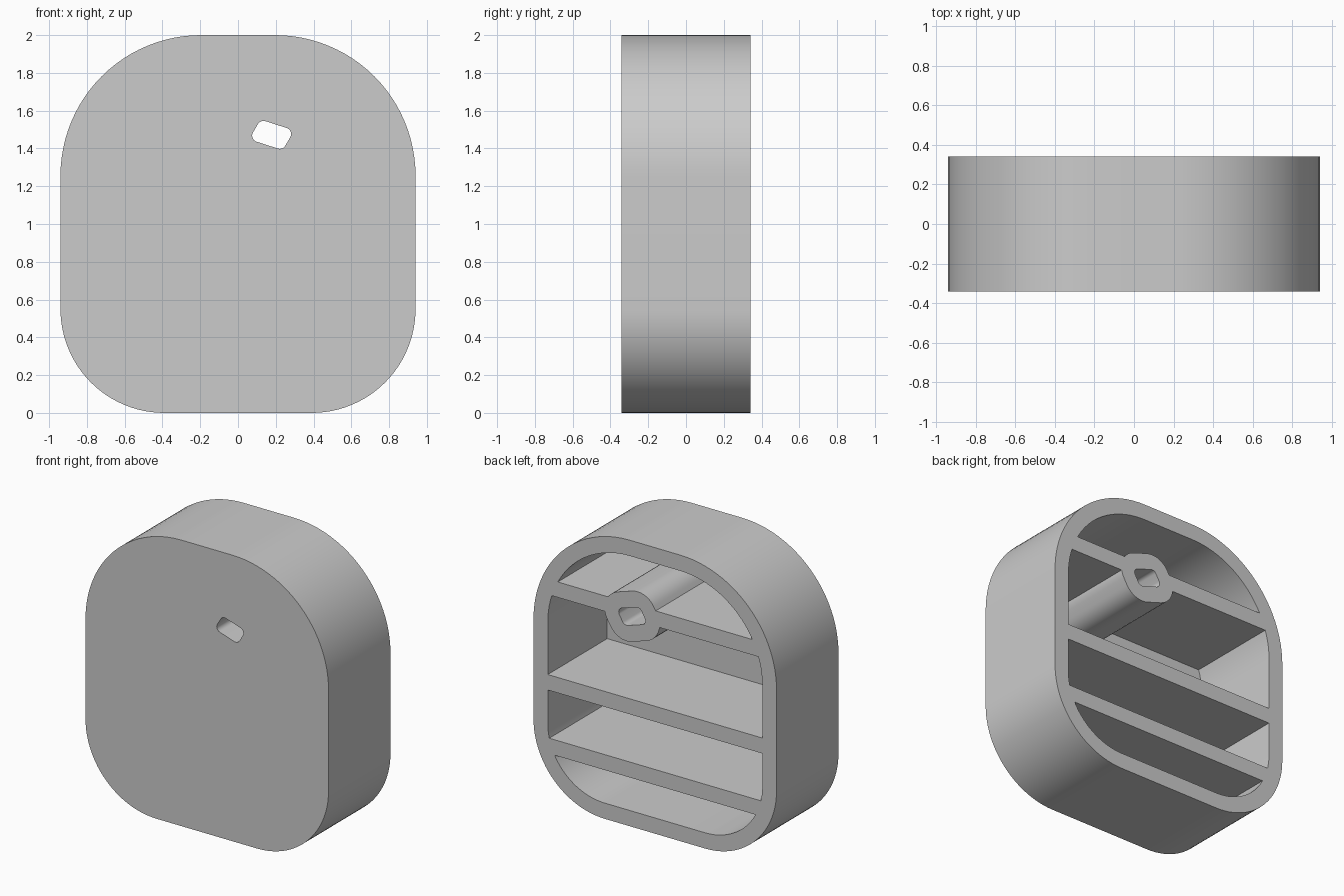
import bpy, bmesh
from math import cos, sin, pi, atan2

cube = bpy.data.objects.get("Cube")
if cube:
    bpy.data.objects.remove(cube)

HALF_W, HALF_D, WALL, FLOOR = 0.94, 0.342, 0.11, 0.027

grey = bpy.data.materials.new("plain grey")
grey.use_nodes = True
grey.diffuse_color = (0.6, 0.6, 0.6, 1)
grey.node_tree.nodes["Principled BSDF"].inputs["Base Color"].default_value = (0.6, 0.6, 0.6, 1)


def arc(cx, cz, r, start, end, steps):
    return [(cx + r * cos(start + (end - start) * i / steps),
             cz + r * sin(start + (end - start) * i / steps)) for i in range(steps + 1)]


def body_outline(inset):
    """Rounded case outline with wide upper corners and tighter lower ones."""
    points = []
    for k, (r, z) in enumerate([(0.745, 1.255), (0.745, 1.255), (0.55, 0.55), (0.55, 0.55)]):
        side = 1 if k in (0, 3) else -1
        points += arc(side * (HALF_W - r), z, r - inset, k * pi / 2, (k + 1) * pi / 2, 24)
    return points


def rounded_polygon(centres, r):
    """Counter-clockwise polygon grown outward by a radius."""
    points, n = [], len(centres)
    for i, (x, z) in enumerate(centres):
        px, pz = centres[i - 1]
        nx, nz = centres[(i + 1) % n]
        start = atan2(z - pz, x - px) - pi / 2
        turn = (atan2(nz - z, nx - x) - pi / 2 - start) % (2 * pi)
        points += arc(x, z, r, start, start + turn, 10)
    return points


def prism(name, outline, y0, y1):
    """Extrude an x-z outline along y."""
    bm = bmesh.new()
    face = bm.faces.new([bm.verts.new((x, y0, z)) for x, z in outline])
    top = bmesh.ops.extrude_face_region(bm, geom=[face])["geom"]
    bmesh.ops.translate(bm, vec=(0, y1 - y0, 0),
                        verts=[v for v in top if isinstance(v, bmesh.types.BMVert)])
    bmesh.ops.recalc_face_normals(bm, faces=bm.faces)
    mesh = bpy.data.meshes.new(name)
    bm.to_mesh(mesh)
    bm.free()
    mesh.materials.append(grey)
    obj = bpy.data.objects.new(name, mesh)
    bpy.context.collection.objects.link(obj)
    return obj


def cut(target, cutter):
    """Subtract the cutter and discard it."""
    mod = target.modifiers.new("cut", "BOOLEAN")
    mod.operation, mod.solver, mod.object = "DIFFERENCE", "EXACT", cutter
    cutter.hide_render = True
    bpy.context.view_layer.objects.active = target
    bpy.ops.object.modifier_apply(modifier=mod.name)
    bpy.data.objects.remove(cutter)


# Case and the pockets behind its thin front plate
case = prism("ribbed_case", body_outline(0), -HALF_D, HALF_D)
pockets = prism("pockets", body_outline(WALL), -HALF_D + FLOOR, HALF_D + 0.1)

# Crossbars left standing between the pockets
for z in (0.395, 0.837, 1.505):
    lo, hi = z - 0.054, z + 0.054
    cut(pockets, prism("crossbar", [(-1, lo), (1, lo), (1, hi), (-1, hi)], -1, 1))

# Boss around the slanted slot
slot = [(0.109, 1.468), (0.221, 1.432), (0.247, 1.476), (0.135, 1.512)]
cut(pockets, prism("boss", rounded_polygon(slot, 0.034 + WALL), -1, 1))
cut(case, pockets)
cut(case, prism("slot", rounded_polygon(slot, 0.034), -1, 1))

# Smooth curved walls, crisp rims
bpy.ops.object.select_all(action="DESELECT")
case.select_set(True)
bpy.context.view_layer.objects.active = case
bpy.ops.object.shade_smooth_by_angle(angle=pi / 6)
